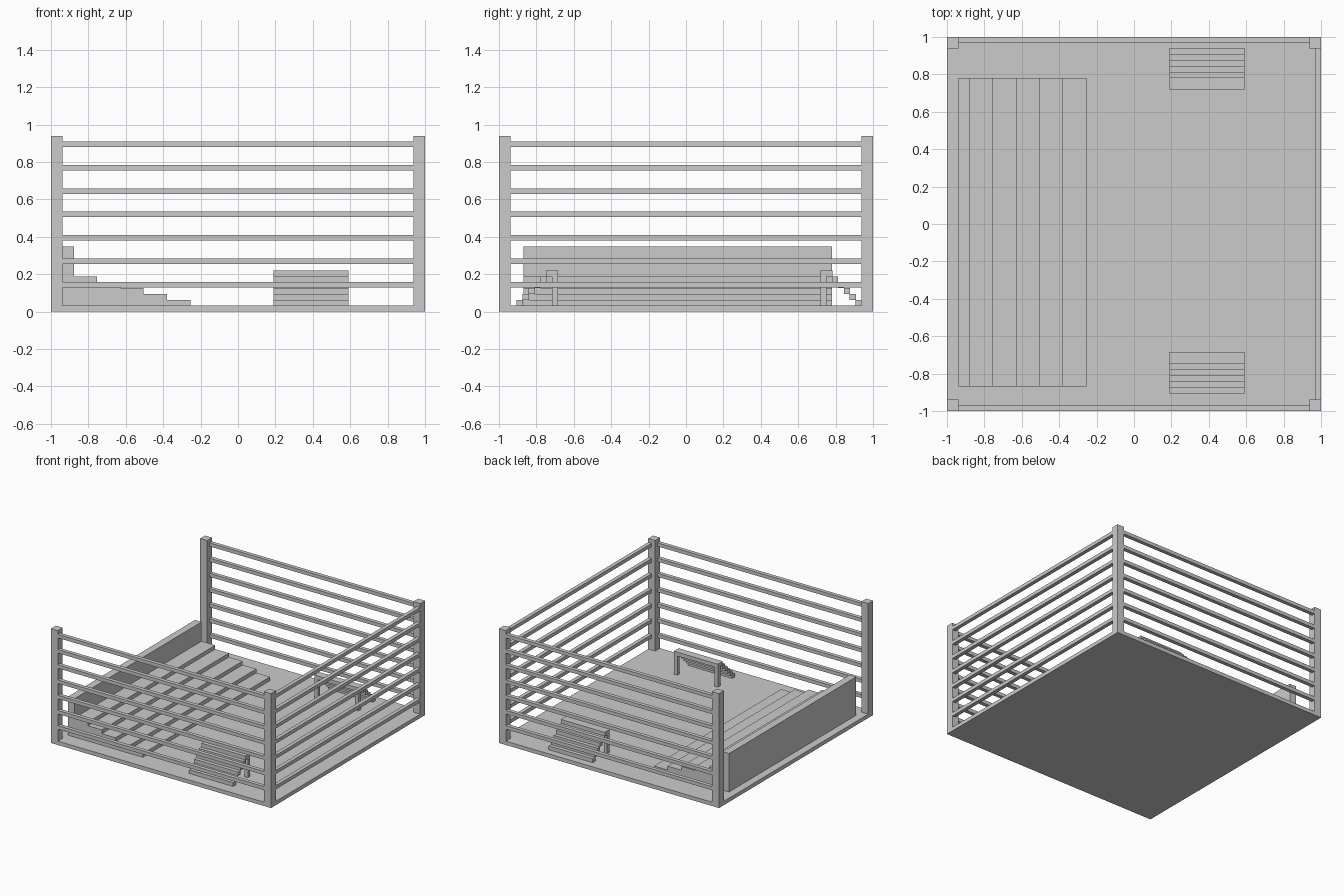
import bpy
import bmesh

cube = bpy.data.objects.get("Cube")
if cube:
    bpy.data.objects.remove(cube, do_unlink=True)

grey = bpy.data.materials.new("light_grey")
grey.use_nodes = True
COLOUR = (0.6, 0.6, 0.6, 1)
grey.diffuse_color = COLOUR
grey.node_tree.nodes["Principled BSDF"].inputs["Base Color"].default_value = COLOUR


def finish(name, bm):
    bmesh.ops.recalc_face_normals(bm, faces=bm.faces[:])
    mesh = bpy.data.meshes.new(name)
    bm.to_mesh(mesh)
    bm.free()
    mesh.materials.append(grey)
    obj = bpy.data.objects.new(name, mesh)
    bpy.context.collection.objects.link(obj)
    return obj


def box(name, x, y, z):
    """Box from (low, high) ranges along each axis."""
    bm = bmesh.new()
    bmesh.ops.create_cube(bm, size=1)
    for v in bm.verts:
        v.co = [r[0] if c < 0 else r[1] for c, r in zip(v.co, (x, y, z))]
    return finish(name, bm)


def prism(name, profile, y0, y1):
    """Extrude an x-z outline along y."""
    bm = bmesh.new()
    face = bm.faces.new([bm.verts.new((x, y0, z)) for x, z in profile])
    out = bmesh.ops.extrude_face_region(bm, geom=[face])
    for v in out["geom"]:
        if isinstance(v, bmesh.types.BMVert):
            v.co.y = y1
    return finish(name, bm)


BAR = 0.0315       # rail thickness, riser height and floor thickness
POST = 0.0625
IN = 1 - POST

# Floor and corner posts
box("floor", (-1, 1), (-1, 1), (0, BAR))
for sx, nx in ((-1, "right"), (1, "left")):
    for sy, ny in ((-1, "front"), (1, "back")):
        box(f"{ny}_{nx}_post", sorted((sx, sx * IN)), sorted((sy, sy * IN)), (0, 0.94))

# Rails on three sides; the fourth side stays open
for i in range(7):
    z = (0.13 + i * 0.125, 0.13 + i * 0.125 + 0.029)
    box(f"front_rail_{i + 1}", (-IN, IN), (-1, BAR - 1), z)
    box(f"back_rail_{i + 1}", (-IN, IN), (1 - BAR, 1), z)
    box(f"left_rail_{i + 1}", (1 - BAR, 1), (-IN, IN), z)

# Wide stepped stand with a tall back wall
STEPS = 5
TREAD = 0.1245
profile = [(-IN, BAR), (-0.255, BAR)]
for i in range(STEPS):
    z = BAR * (i + 2)
    profile += [(-0.255 - TREAD * i, z), (-0.255 - TREAD * (i + 1), z)]
profile += [(profile[-1][0], 0.347), (-IN, 0.347)]
prism("stepped_stand", profile, -0.87, 0.78)

# Two small open stairways, climbing inward
X = (0.19, 0.59)
for name, foot, d in (("front", -0.905, 1), ("back", 0.94, -1)):
    def span(a, b):
        return sorted((foot + d * a, foot + d * b))

    for i in range(STEPS):
        box(f"{name}_stair_step_{i + 1}", X, span(BAR * i, BAR * (i + 1) + 0.002),
            (BAR * (i + 1), BAR * (i + 2)))
    run = BAR * STEPS
    top = BAR * (STEPS + 1)
    box(f"{name}_stair_landing", X, span(run, run + 2 * BAR), (top, top + BAR))
    for side, x in (("right", (X[0], X[0] + BAR)), ("left", (X[1] - BAR, X[1]))):
        box(f"{name}_stair_{side}_leg", x, span(run + BAR, run + 2 * BAR), (BAR, top))
